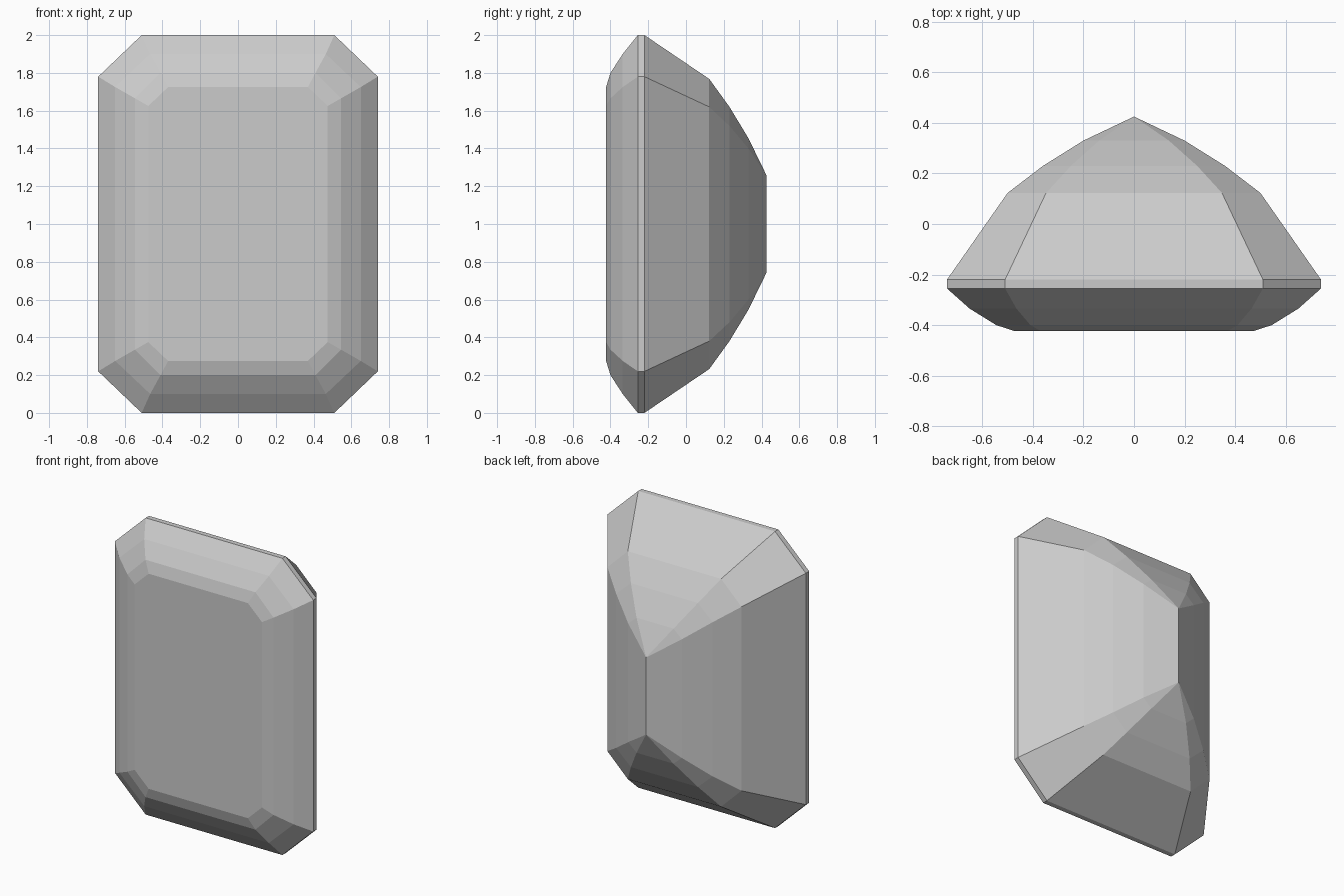
import bpy, bmesh

if "Cube" in bpy.data.objects:
    bpy.data.objects.remove(bpy.data.objects["Cube"])

# Step-cut outline rings, front to back:
# (y, half width, half height, corner x, corner z)
RINGS = [
    (-0.423, 0.475, 0.725, 0.37, 0.625),   # table
    (-0.40, 0.545, 0.80, 0.41, 0.665),     # crown steps
    (-0.335, 0.65, 0.90, 0.465, 0.725),
    (-0.255, 0.74, 1.00, 0.51, 0.78),      # girdle
    (-0.22, 0.74, 1.00, 0.51, 0.78),
    (0.123, 0.50, 0.768, 0.348, 0.62),     # pavilion steps
    (0.23, 0.36, 0.62, 0.25, 0.52),
    (0.33, 0.20, 0.455, 0.138, 0.40),
]
KEEL_Y, KEEL_HALF, MID_Z = 0.425, 0.26, 1.0

bm = bmesh.new()


def add_ring(y, w, h, cx, cz):
    pts = [(cx, h), (w, cz), (w, -cz), (cx, -h),
           (-cx, -h), (-w, -cz), (-w, cz), (-cx, h)]
    return [bm.verts.new((x, y, MID_Z + z)) for x, z in pts]


# Faceted sides between neighbouring rings
loops = [add_ring(*r) for r in RINGS]
for a, b in zip(loops, loops[1:]):
    for i in range(8):
        j = (i + 1) % 8
        bm.faces.new((a[i], a[j], b[j], b[i]))

# Flat table at the front
bm.faces.new(loops[0])

# Keel: the last ring closes onto a short vertical edge
top = bm.verts.new((0, KEEL_Y, MID_Z + KEEL_HALF))
bottom = bm.verts.new((0, KEEL_Y, MID_Z - KEEL_HALF))
ends = [top, top, bottom, bottom, bottom, bottom, top, top]
last = loops[-1]
for i in range(8):
    j = (i + 1) % 8
    face = [last[i], last[j], ends[j]]
    if ends[i] is not ends[j]:
        face.append(ends[i])
    bm.faces.new(face)

bmesh.ops.recalc_face_normals(bm, faces=bm.faces[:])
mesh = bpy.data.meshes.new("step_cut_gem")
bm.to_mesh(mesh)
bm.free()
bpy.context.collection.objects.link(bpy.data.objects.new("step_cut_gem", mesh))
